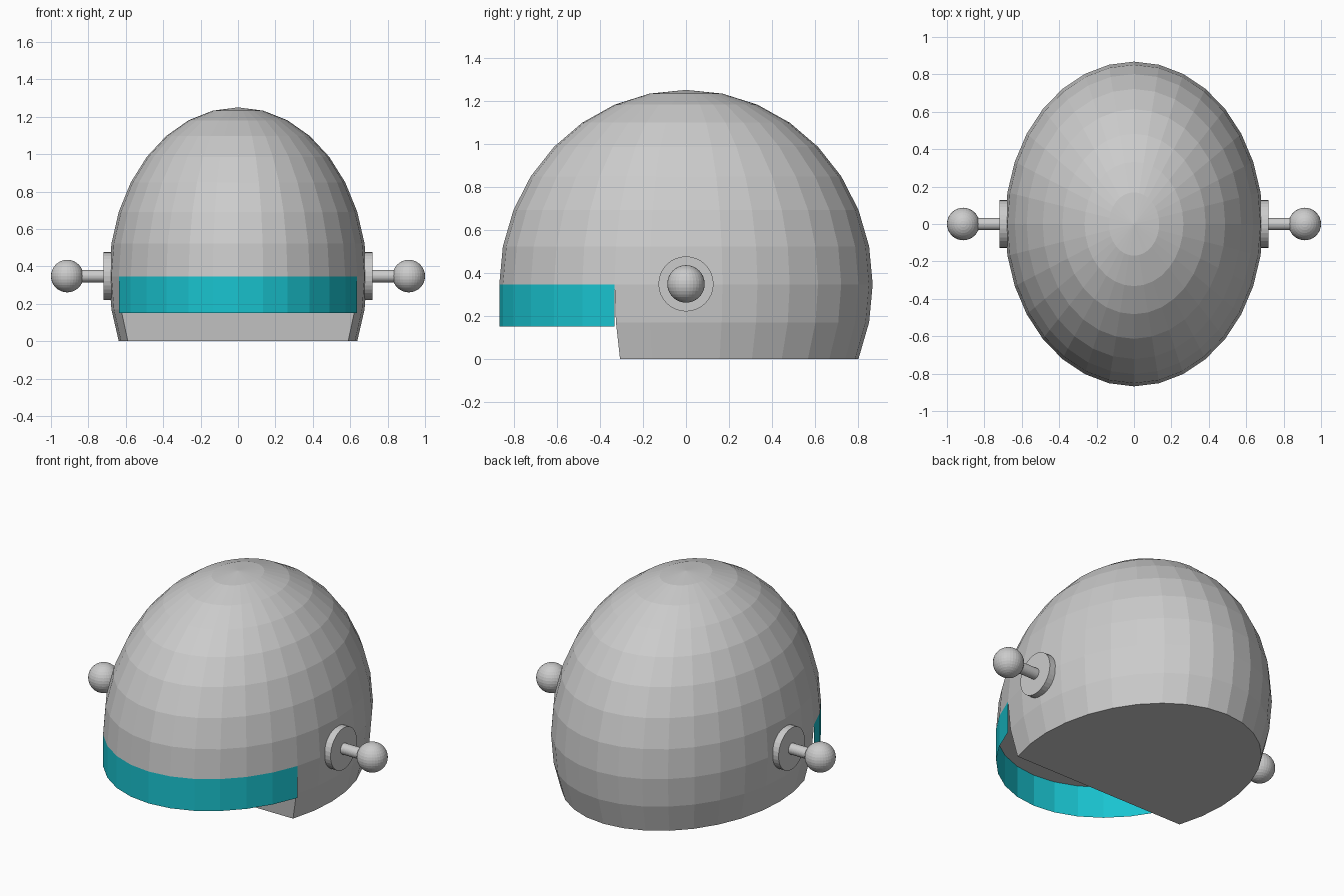
import bpy, bmesh
from math import sin, cos, atan2, radians
from mathutils import Matrix, Vector

if "Cube" in bpy.data.objects:
    bpy.data.objects.remove(bpy.data.objects["Cube"])

RX, RY, RZ, CZ = 0.69, 0.868, 0.904, 0.346   # dome radii and equator height


def finish(name, bm):
    mesh = bpy.data.meshes.new(name)
    bm.to_mesh(mesh)
    bm.free()
    obj = bpy.data.objects.new(name, mesh)
    bpy.context.collection.objects.link(obj)
    return obj


# Helmet dome: sphere cut flat below, with the lower front carved away
bm = bmesh.new()
bmesh.ops.create_uvsphere(bm, u_segments=32, v_segments=16, radius=1)
bmesh.ops.delete(bm, geom=[v for v in bm.verts if v.co.z < -0.4], context='VERTS')
front = [f for f in bm.faces if f.calc_center_median().z < 0
         and f.calc_center_median().y < -0.36]
bmesh.ops.delete(bm, geom=front, context='FACES')


def ring(z, keep):
    vs = [v for v in bm.verts if abs(v.co.z - z) < 0.001 and keep(v.co.y)]
    return sorted(vs, key=lambda v: v.co.x)


# Ceiling above the visor opening, front wall, and underside
levels = [0, -sin(radians(11.25)), -sin(radians(22.5))]
ceiling = ring(levels[0], lambda y: y < -0.37)
bm.faces.new(ceiling)
pairs = []
for z in levels:
    r = (1 - z * z) ** 0.5
    edge_y = -r * sin(radians(22.5))
    pairs.append(ring(z, lambda y: abs(y - edge_y) < 0.01))
for (a, b), (c, d) in zip(pairs, pairs[1:]):
    bm.faces.new((a, c, d, b))
base = [v for v in bm.verts if abs(v.co.z - levels[2]) < 0.001]
base.sort(key=lambda v: atan2(v.co.y, v.co.x))
bm.faces.new(base)
bmesh.ops.recalc_face_normals(bm, faces=bm.faces)
bmesh.ops.transform(bm, verts=bm.verts,
                    matrix=Matrix.Translation((0, 0, CZ)) @ Matrix.Diagonal((RX, RY, RZ, 1)))
finish("helmet_dome", bm)

# Visor: thin band hanging from the front of the equator
bm = bmesh.new()
columns = []
for i in range(13):
    a = radians(202.5 + 11.25 * i)
    columns.append([bm.verts.new((RX * cos(a), RY * sin(a), z)) for z in (0.15, CZ)])
for (a, b), (c, d) in zip(columns, columns[1:]):
    bm.faces.new((a, c, d, b))
visor = finish("visor", bm)
teal = bpy.data.materials.new("teal")
teal.diffuse_color = (0.01, 0.55, 0.63, 1)
teal.use_nodes = True
teal.node_tree.nodes["Principled BSDF"].inputs["Base Color"].default_value = teal.diffuse_color
visor.data.materials.append(teal)


# Side antennas: disc, rod and ball on each side
def side_cylinder(name, side, x0, x1, radius):
    bm = bmesh.new()
    m = Matrix.Translation((side * (x0 + x1) / 2, 0, CZ + 0.002)) @ Matrix.Rotation(radians(90), 4, 'Y')
    bmesh.ops.create_cone(bm, cap_ends=True, segments=32, radius1=radius,
                          radius2=radius, depth=x1 - x0, matrix=m)
    finish(name, bm)


for side, label in ((-1, "left"), (1, "right")):
    side_cylinder(label + "_ear_disc", side, 0.67, 0.719, 0.128)
    side_cylinder(label + "_antenna_rod", side, 0.70, 0.88, 0.033)
    bm = bmesh.new()
    bmesh.ops.create_uvsphere(bm, u_segments=32, v_segments=16, radius=0.087,
                              matrix=Matrix.Translation((side * 0.913, 0, CZ + 0.002)))
    finish(label + "_antenna_ball", bm)
